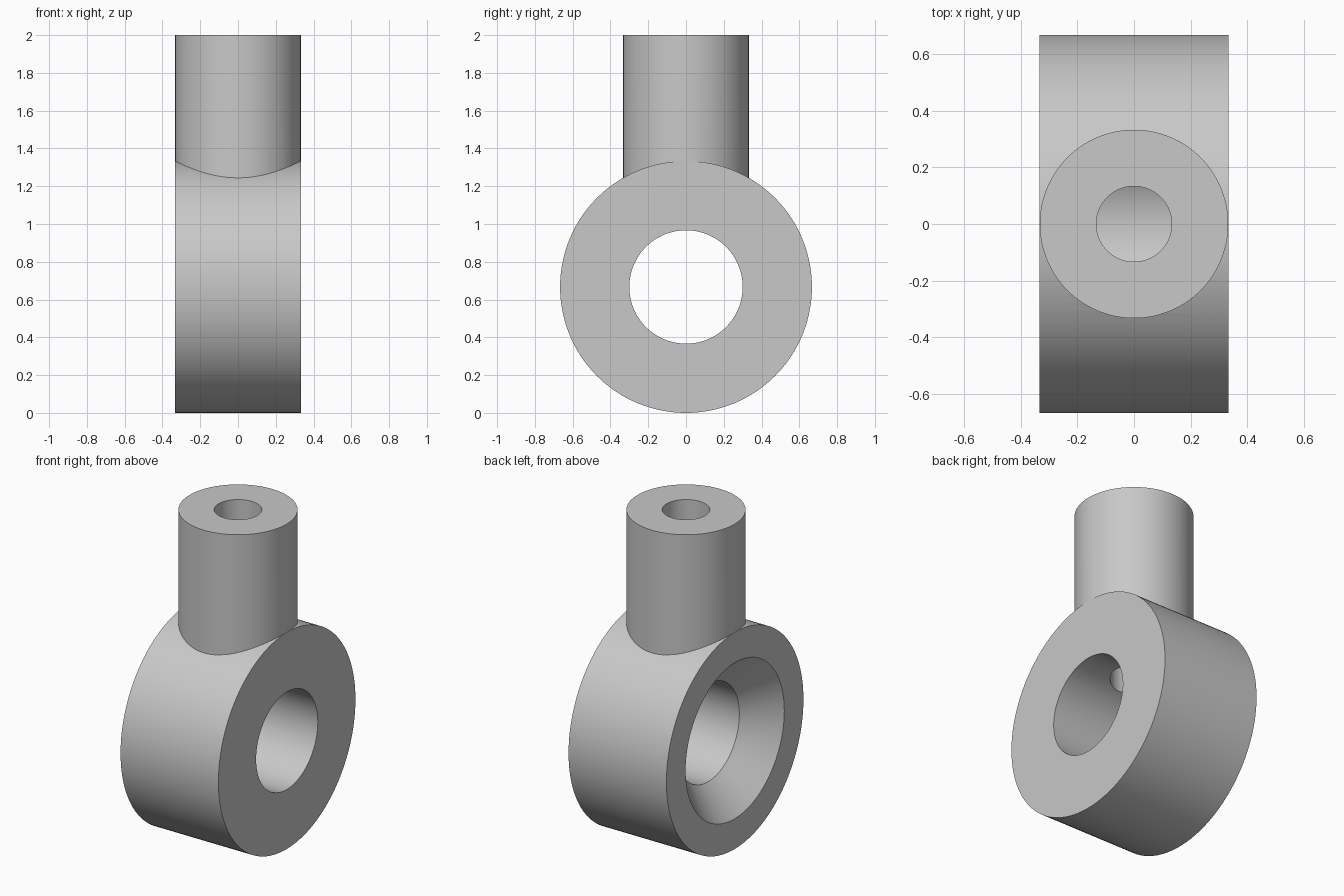
import bpy
import bmesh
import math
from mathutils import Vector

old = bpy.data.objects.get("Cube")
if old:
    bpy.data.objects.remove(old, do_unlink=True)

HALF_WIDTH = 1 / 3
RING_RADIUS = 2 / 3
BORE_RADIUS = 0.30
CHAMFER = 0.18

grey = bpy.data.materials.new("plain grey")
grey.use_nodes = True
colour = (0.58, 0.58, 0.58, 1)
grey.diffuse_color = colour
grey.node_tree.nodes["Principled BSDF"].inputs["Base Color"].default_value = colour


def lathe(name, profile, axis, centre, steps=128):
    """Spin a closed (along axis, radius) profile into a solid or a ring."""
    bm = bmesh.new()
    along = Vector(axis)
    out = Vector((0, 1, 0))
    verts = [bm.verts.new(along * a + out * r) for a, r in profile]
    edges = [bm.edges.new((v, verts[(i + 1) % len(verts)])) for i, v in enumerate(verts)]
    bmesh.ops.spin(bm, geom=verts + edges, cent=(0, 0, 0), axis=along,
                   angle=math.tau, steps=steps)
    bmesh.ops.remove_doubles(bm, verts=bm.verts, dist=1e-5)
    bmesh.ops.recalc_face_normals(bm, faces=bm.faces)
    bmesh.ops.translate(bm, verts=bm.verts, vec=centre)
    mesh = bpy.data.meshes.new(name)
    bm.to_mesh(mesh)
    bm.free()
    mesh.materials.append(grey)
    obj = bpy.data.objects.new(name, mesh)
    bpy.context.collection.objects.link(obj)
    return obj


def cylinder(name, radius, bottom, top):
    return lathe(name, [(bottom, 0), (bottom, radius), (top, radius), (top, 0)],
                 (0, 0, 1), (0, 0, 0))


def combine(target, tool, operation):
    """Apply a boolean, then remove the tool object."""
    mod = target.modifiers.new(operation.title(), 'BOOLEAN')
    mod.operation = operation
    mod.solver = 'EXACT'
    mod.object = tool
    tool.hide_render = True
    bpy.context.view_layer.objects.active = target
    bpy.ops.object.modifier_apply(modifier=mod.name)
    bpy.data.objects.remove(tool, do_unlink=True)


# Ring with a straight bore and a conical mouth on its -x side
rod_end = lathe("eye_ring_with_stem", [
    (HALF_WIDTH, RING_RADIUS),
    (-HALF_WIDTH, RING_RADIUS),
    (-HALF_WIDTH, BORE_RADIUS + CHAMFER),
    (-HALF_WIDTH + CHAMFER, BORE_RADIUS),
    (HALF_WIDTH, BORE_RADIUS),
], (1, 0, 0), (0, 0, RING_RADIUS))

# Upright stem, and the hole running down it into the bore
combine(rod_end, cylinder("stem", HALF_WIDTH - 0.001, 1.2, 2.0), 'UNION')
combine(rod_end, cylinder("stem_hole", 0.133, 0.8, 2.1), 'DIFFERENCE')

# Smooth round walls with crisp rims
bpy.ops.object.select_all(action='DESELECT')
rod_end.select_set(True)
bpy.context.view_layer.objects.active = rod_end
bpy.ops.object.shade_smooth_by_angle(angle=math.radians(25))
